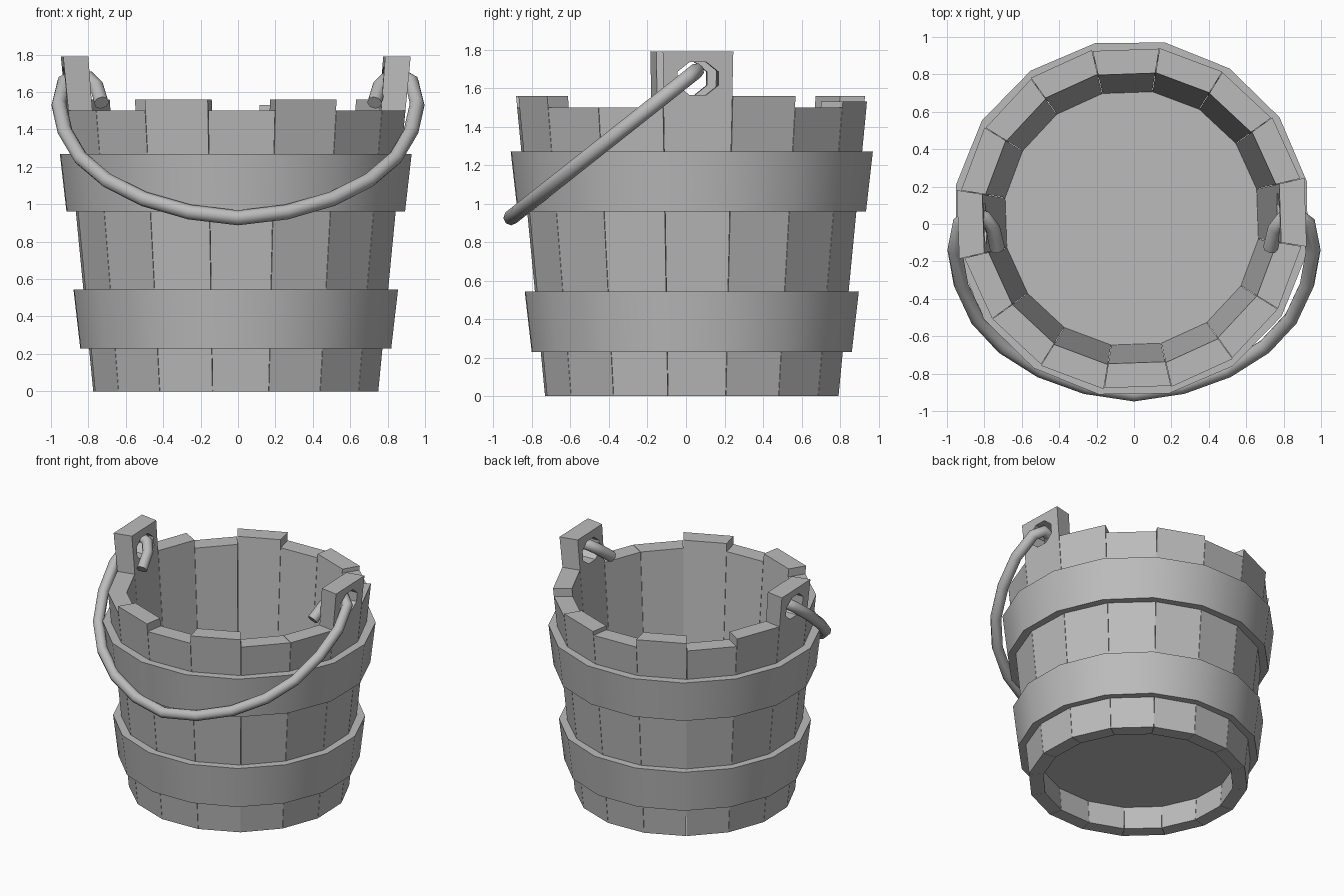
import bpy, bmesh, math
from mathutils import Vector

if "Cube" in bpy.data.objects:
    bpy.data.objects.remove(bpy.data.objects["Cube"], do_unlink=True)

CENTRE = Vector((-0.012, 0.03, 0))
SIDES = 16
STEP = 2 * math.pi / SIDES
TURN = math.radians(2)

grey = bpy.data.materials.new("plain_grey")
grey.use_nodes = True
grey.diffuse_color = (0.5, 0.5, 0.5, 1)
grey.node_tree.nodes["Principled BSDF"].inputs["Base Color"].default_value = (0.5, 0.5, 0.5, 1)


def add_object(name, bm):
    bmesh.ops.recalc_face_normals(bm, faces=bm.faces)
    mesh = bpy.data.meshes.new(name)
    bm.to_mesh(mesh)
    bm.free()
    mesh.materials.append(grey)
    obj = bpy.data.objects.new(name, mesh)
    bpy.context.collection.objects.link(obj)
    return obj


def smooth(obj, degrees):
    bpy.ops.object.select_all(action="DESELECT")
    obj.select_set(True)
    bpy.context.view_layer.objects.active = obj
    bpy.ops.object.shade_smooth_by_angle(angle=math.radians(degrees))


def polar(radius, angle, z):
    return CENTRE + Vector((radius * math.cos(angle), radius * math.sin(angle), z))


def outer_radius(z):
    return 0.772 + 0.098 * z


def inner_radius(z):
    return 0.67 + 0.078 * z


# Tapered staves: alternate ones stand proud, two opposite ones become ears
def stave(name, angle, top):
    bm = bmesh.new()
    half = STEP / 2 - 0.0015
    rings = []
    for z in (0, top):
        rings.append([bm.verts.new(polar(r(z), angle + side * half, z))
                      for r, side in ((inner_radius, -1), (outer_radius, -1),
                                      (outer_radius, 1), (inner_radius, 1))])
    bm.faces.new(rings[0])
    bm.faces.new(rings[1])
    for i in range(4):
        j = (i + 1) % 4
        bm.faces.new((rings[0][i], rings[0][j], rings[1][j], rings[1][i]))
    return add_object(name, bm)


HEIGHTS = {0: 1.79, 8: 1.79, 1: 1.56, 3: 1.53, 5: 1.56, 7: 1.56, 11: 1.56, 13: 1.56}
for k in range(SIDES):
    angle = TURN + k * STEP
    is_ear = k in (0, 8)
    obj = stave("ear_stave" if is_ear else "stave", angle, HEIGHTS.get(k, 1.5))
    if is_ear:
        # Eight-sided hole for the handle
        bm = bmesh.new()
        rings = []
        for r in (0.6, 1.1):
            ring = []
            for i in range(8):
                a = (i + 0.5) * math.pi / 4
                p = polar(r, angle, 1.65 + 0.092 * math.sin(a))
                p += Vector((-math.sin(angle), math.cos(angle), 0)) * 0.115 * math.cos(a)
                ring.append(bm.verts.new(p))
            rings.append(ring)
            bm.faces.new(ring)
        for i in range(8):
            j = (i + 1) % 8
            bm.faces.new((rings[0][i], rings[0][j], rings[1][j], rings[1][i]))
        cutter = add_object("hole_cutter", bm)
        cut = obj.modifiers.new("hole", "BOOLEAN")
        cut.object = cutter
        cut.operation = "DIFFERENCE"
        cut.solver = "EXACT"
        bpy.ops.object.select_all(action="DESELECT")
        obj.select_set(True)
        bpy.context.view_layer.objects.active = obj
        bpy.ops.object.modifier_apply(modifier=cut.name)
        bpy.data.objects.remove(cutter, do_unlink=True)


# Hoops and floor: profiles of (radius, height) turned about the bucket's axis
def turned(name, profile, turn):
    bm = bmesh.new()
    columns = [[bm.verts.new(polar(r, turn + (k + 0.5) * STEP, z)) for r, z in profile]
               for k in range(SIDES)]
    n = len(profile)
    for k in range(SIDES):
        a, b = columns[k], columns[(k + 1) % SIDES]
        for i in range(n):
            j = (i + 1) % n
            bm.faces.new((a[i], b[i], b[j], a[j]))
    return add_object(name, bm)


for name, low, high, r_low, r_high in (("lower_hoop", 0.23, 0.545, 0.846, 0.883),
                                       ("upper_hoop", 0.96, 1.27, 0.921, 0.957)):
    hoop = turned(name, [(r_low - 0.07, low), (r_low, low),
                         (r_high, high), (r_high - 0.07, high)], math.radians(0.6))
    smooth(hoop, 40)

bm = bmesh.new()
rings = [[bm.verts.new(polar(inner_radius(z) + 0.01, TURN + (k + 0.5) * STEP, z))
          for k in range(SIDES)] for z in (0.18, 0.2)]
for ring in rings:
    bm.faces.new(ring)
for k in range(SIDES):
    j = (k + 1) % SIDES
    bm.faces.new((rings[0][k], rings[0][j], rings[1][j], rings[1][k]))
add_object("floor", bm)

# Handle: mirrored path of (x, distance down the tilted plane), hooked at both ends
half_path = [(0.73, 0.235), (0.755, 0.1), (0.8, 0.025), (0.87, 0), (0.93, 0.06),
             (0.958, 0.25), (0.925, 0.48), (0.84, 0.71), (0.7, 0.9),
             (0.5, 1.06), (0.26, 1.17)]
path = half_path + [(0, 1.22)] + [(-x, s) for x, s in reversed(half_path)]
curve = bpy.data.curves.new("handle", "CURVE")
curve.dimensions = "3D"
curve.bevel_depth = 0.04
curve.bevel_resolution = 2
curve.use_fill_caps = True
spline = curve.splines.new("POLY")
spline.points.add(len(path) - 1)
for point, (x, s) in zip(spline.points, path):
    point.co = (x, 0.055 - 0.79 * s, 1.69 - 0.625 * s, 1)
curve.materials.append(grey)
handle = bpy.data.objects.new("handle", curve)
bpy.context.collection.objects.link(handle)
bpy.ops.object.select_all(action="DESELECT")
handle.select_set(True)
bpy.context.view_layer.objects.active = handle
bpy.ops.object.convert(target="MESH")
smooth(handle, 60)
